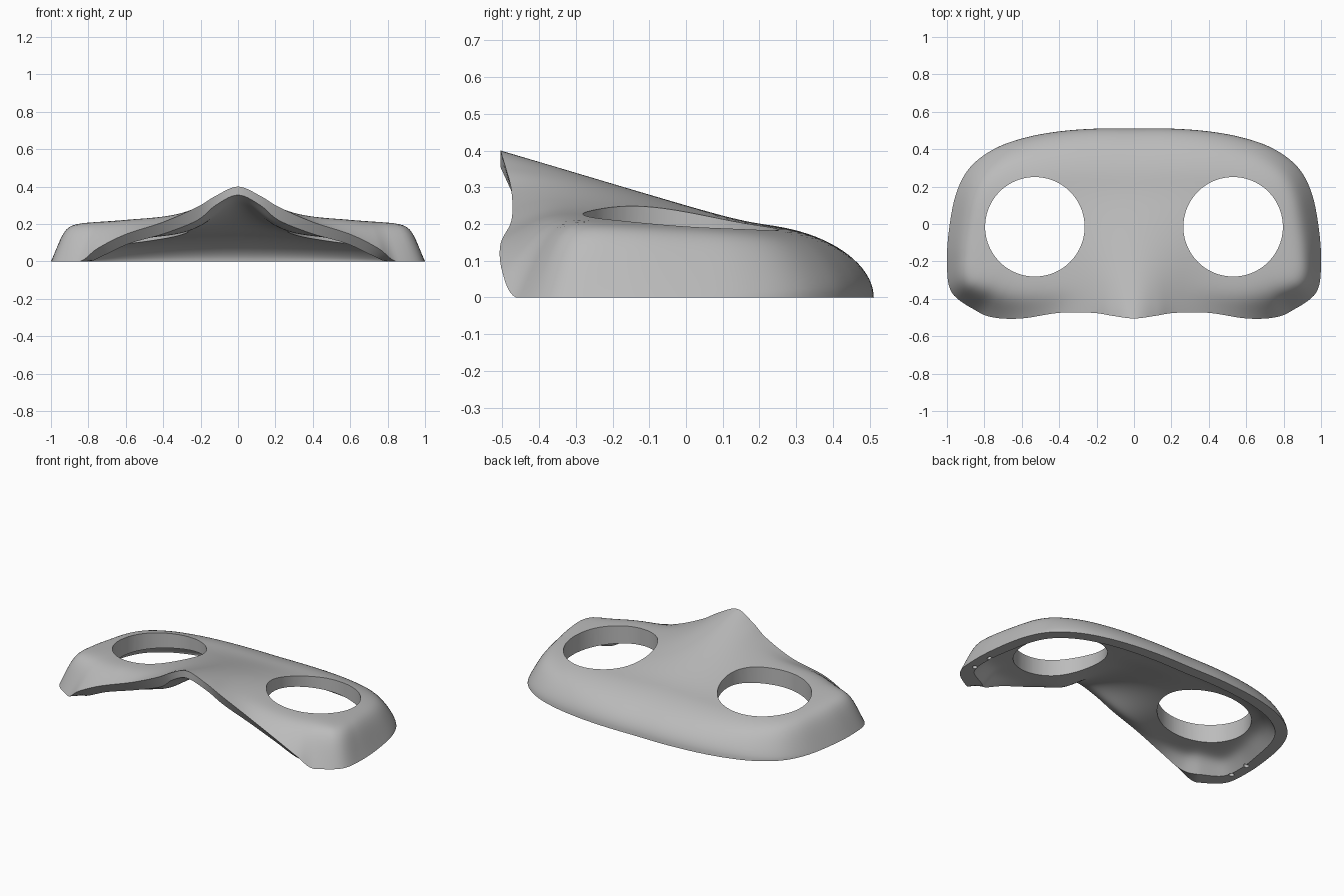
import bpy, bmesh, math
from mathutils import Vector, Matrix

cube = bpy.data.objects.get("Cube")
if cube:
    bpy.data.objects.remove(cube, do_unlink=True)

# Half outline, front centre to back centre: x, y, outer height, inner height, inset
OUTLINE = [
    (0, -.505, .4, .355, 0), (.12, -.49, .35, .3, .01), (.22, -.475, .29, .22, .03),
    (.4, -.475, .21, .15, .04), (.6, -.505, .145, .095, .05), (.75, -.5, .07, .03, .06),
    (.845, -.463, 0, 0, .09), (.975, -.365, 0, 0, .08), (1, -.2, 0, 0, .07),
    (.985, 0, 0, 0, .07), (.945, .18, 0, 0, .07), (.87, .31, 0, 0, .07),
    (.74, .405, 0, 0, .07), (.58, .462, 0, 0, .07), (.4, .495, 0, 0, .07),
    (.2, .51, 0, 0, .07), (0, .51, 0, 0, .07)]
STEPS = 7
RINGS = 26


def smooth_loop(points, steps):
    """Closed Catmull-Rom curve through the points."""
    n, result = len(points), []
    for i in range(n):
        a, b, c, d = (Vector(points[(i + k) % n]) for k in (-1, 0, 1, 2))
        for s in range(steps):
            t = s / steps
            result.append((b * 2 + (c - a) * t + (a * 2 - b * 5 + c * 4 - d) * t ** 2
                           + (b * 3 - a - c * 3 + d) * t ** 3) / 2)
    return result


def plate_and_ridge(x, y, inner):
    """Height of the broad plate plus the nose ridge, which widens backwards."""
    a = .0335 - .2 * y
    ridge = (a + math.sqrt(a * a + .0003)) / 2
    spread = max(0, y + .5)
    if inner:
        plate = .15 - .1 * x * x - .3 * max(0, y) ** 2
        return plate + 1.4 * ridge * math.exp(-(x / (.15 + .2 * spread)) ** 2)
    plate = .215 - y * (.1 - .07 * x * x) - .03 * x * x
    return plate + ridge * math.exp(-(x / (.17 + .35 * spread)) ** 2)


def shoulder(dist, y, inner):
    """Rise from rim to plate: straight side walls, rounder at the back."""
    front = min(1, max(0, (-y - .4) / .1))
    u = dist * (14 if inner else 10.5 - 3.5 * front)
    wall = u / (1 + u ** 4) ** .25
    d = min(1, dist / (.2 if inner else .28))
    dome = math.sqrt(1 - (1 - d) ** 2)
    back = max(0, y / .51) ** 2
    return wall + (dome - wall) * back


def make_layer(bm, loop, inner):
    """Rings running from the rim to the middle line."""
    count = len(loop)
    rings = []
    for r in range(RINGS + 1):
        k = (r / RINGS) ** 1.7
        ring = []
        for j, p in enumerate(loop):
            partner = loop[(count // 2 - j) % count]
            centre = Vector((.3 * (p[0] + partner[0]), 0))
            edge = Vector((p[0], p[1]))
            if inner:
                edge += (centre - edge).normalized() * p[4]
            pos = edge.lerp(centre, k)
            f = shoulder(k * (centre - edge).length, p[1], inner)
            drop = plate_and_ridge(edge.x, edge.y, inner) - max(0, p[3] if inner else p[2])
            z = plate_and_ridge(pos.x, pos.y, inner) - drop * (1 - f)
            ring.append(bm.verts.new((pos.x, pos.y, z)))
        rings.append(ring)
    for a, b in zip(rings, rings[1:]):
        bridge(bm, a, b)
    # Opposite points share a place on the middle line: level and weld them
    for j, v in enumerate(rings[-1]):
        twin = rings[-1][(count // 2 - j) % count]
        v.co.z = twin.co.z = (v.co.z + twin.co.z) / 2
    bmesh.ops.remove_doubles(bm, verts=rings[-1], dist=.0005)
    return rings[0]


def bridge(bm, a, b):
    for j in range(len(a)):
        k = (j + 1) % len(a)
        bm.faces.new((a[j], a[k], b[k], b[j]))


def to_object(bm, name):
    mesh = bpy.data.meshes.new(name)
    bmesh.ops.recalc_face_normals(bm, faces=bm.faces)
    bm.to_mesh(mesh)
    bm.free()
    obj = bpy.data.objects.new(name, mesh)
    bpy.context.collection.objects.link(obj)
    return obj


# Mask shell: outer layer, inner layer and the rim between them
mirrored = [(-p[0], *p[1:]) for p in OUTLINE[-2:0:-1]]
loop = smooth_loop(OUTLINE + mirrored, STEPS)
bm = bmesh.new()
outer_rim = make_layer(bm, loop, False)
inner_rim = make_layer(bm, loop, True)
bridge(bm, outer_rim, inner_rim)
mask = to_object(bm, "mask_shell")

# Cutters: eye openings and small strap holes in the bottom rim
bm = bmesh.new()


def add_cylinder(x, y, z, radius, depth, sides):
    bmesh.ops.create_cone(bm, cap_ends=True, segments=sides, radius1=radius,
                          radius2=radius, depth=depth,
                          matrix=Matrix.Translation((x, y, z)))


for side in (-1, 1):
    add_cylinder(side * .53, -.015, .2, .266, 1, 96)
    for y in (-.27, -.14):
        add_cylinder(side * .945, y, 0, .015, .06, 16)
cutter = to_object(bm, "hole_cutter")
cutter.hide_render = True

bpy.ops.object.select_all(action='DESELECT')
mask.select_set(True)
bpy.context.view_layer.objects.active = mask
cut = mask.modifiers.new("holes", 'BOOLEAN')
cut.operation = 'DIFFERENCE'
cut.solver = 'EXACT'
cut.object = cutter
bpy.ops.object.modifier_apply(modifier=cut.name)
bpy.data.objects.remove(cutter, do_unlink=True)
bpy.ops.object.shade_smooth_by_angle(angle=math.radians(35))

# Plain grey finish
grey = bpy.data.materials.new("plain_grey")
grey.use_nodes = True
colour = (.5, .5, .5, 1)
grey.diffuse_color = colour
grey.node_tree.nodes["Principled BSDF"].inputs["Base Color"].default_value = colour
mask.data.materials.clear()
mask.data.materials.append(grey)
